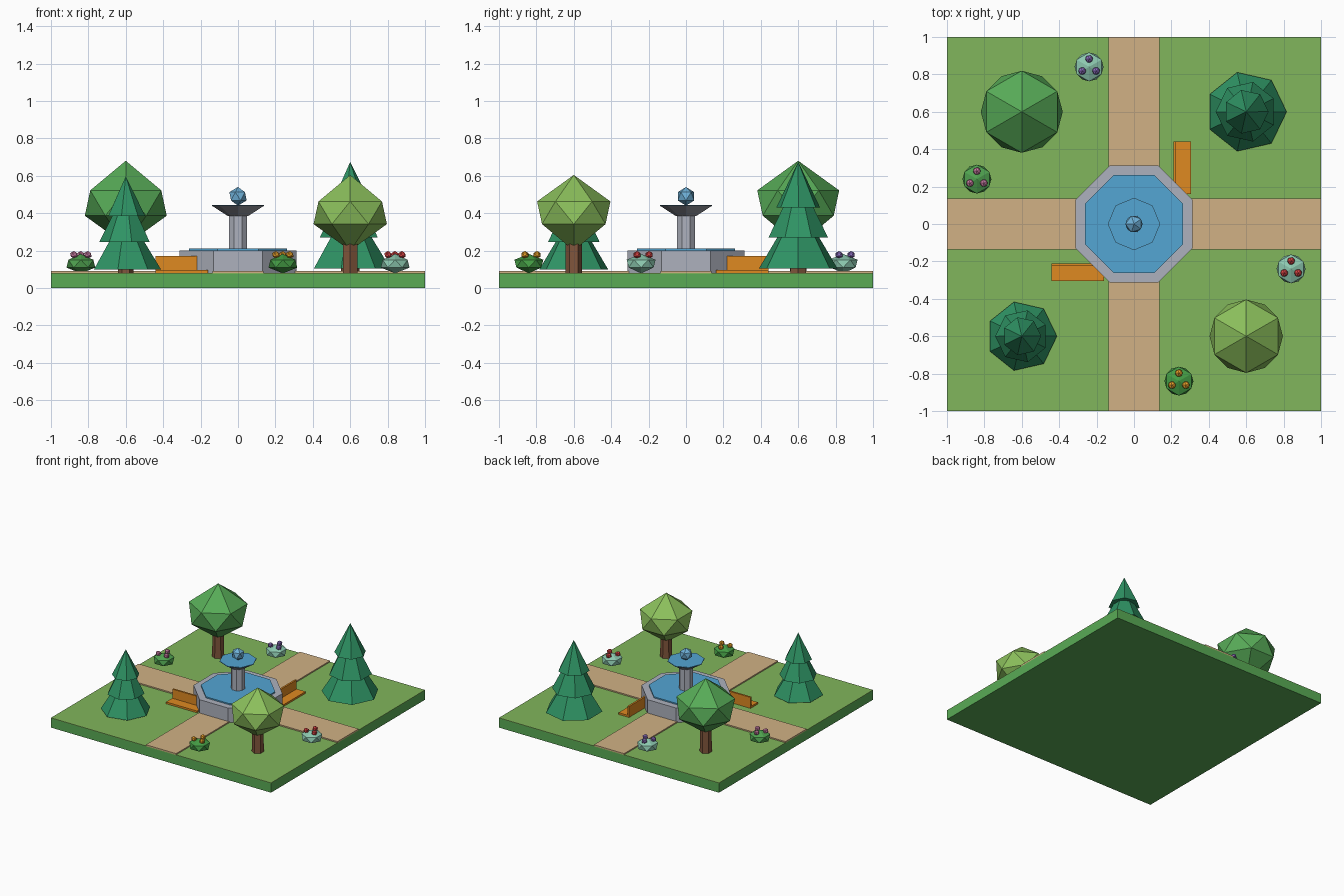
import bpy, bmesh, math

if "Cube" in bpy.data.objects:
    bpy.data.objects.remove(bpy.data.objects["Cube"])


def paint(ob, rgb):
    key = "colour_%d_%d_%d" % rgb
    mat = bpy.data.materials.get(key)
    if not mat:
        mat = bpy.data.materials.new(key)
        mat.diffuse_color = [(c / 255) ** 2.2 for c in rgb] + [1]
        mat.use_nodes = True
        mat.node_tree.nodes["Principled BSDF"].inputs["Base Color"].default_value = mat.diffuse_color
    ob.data.materials.append(mat)


def finish(name, bm, rgb):
    bmesh.ops.recalc_face_normals(bm, faces=bm.faces)
    me = bpy.data.meshes.new(name)
    bm.to_mesh(me)
    bm.free()
    ob = bpy.data.objects.new(name, me)
    bpy.context.collection.objects.link(ob)
    paint(ob, rgb)
    return ob


def box(name, x0, x1, y0, y1, z0, z1, rgb):
    bm = bmesh.new()
    bmesh.ops.create_cube(bm, size=1)
    for v in bm.verts:
        v.co = (x1 if v.co.x > 0 else x0, y1 if v.co.y > 0 else y0, z1 if v.co.z > 0 else z0)
    return finish(name, bm, rgb)


def lathe(name, profile, n, rgb, at=(0, 0, 0), rot=0.0, twist=0.0):
    """Spin (radius, height) pairs, bottom to top; radius 0 is a point."""
    bm = bmesh.new()
    rings = []
    for k, (r, z) in enumerate(profile):
        angles = [rot + twist * k + math.tau * i / n for i in range(1 if r == 0 else n)]
        rings.append([bm.verts.new((at[0] + r * math.cos(a), at[1] + r * math.sin(a), at[2] + z))
                      for a in angles])
    for a, b in zip(rings, rings[1:]):
        for i in range(n):
            j = (i + 1) % n
            if len(a) == 1:
                bm.faces.new((a[0], b[j], b[i]))
            elif len(b) == 1:
                bm.faces.new((a[i], a[j], b[0]))
            elif twist:
                bm.faces.new((a[i], a[j], b[i]))
                bm.faces.new((a[j], b[j], b[i]))
            else:
                bm.faces.new((a[i], a[j], b[j], b[i]))
    for ring in (rings[0], rings[-1]):
        if len(ring) > 1:
            bm.faces.new(ring)
    return finish(name, bm, rgb)


def blob(name, at, r, h, n, rgb, lat=0.3):
    """Faceted ball: two staggered rings between two points."""
    half = math.pi / n
    return lathe(name, [(0, -h), (r, -lat * h), (r, lat * h), (0, h)], n, rgb, at, -half, half)


GRASS, PATH, STONE = (128, 180, 92), (208, 176, 132), (172, 176, 188)
WATER, WOOD, BARK = (84, 164, 210), (222, 136, 38), (128, 86, 62)
PINE, DARK = (50, 146, 100), (60, 60, 64)

# Ground and crossing paths
box("ground_base", -1, 1, -1, 1, 0, 0.075, (90, 170, 86))
box("lawn", -1, 1, -1, 1, 0.075, 0.08, GRASS)
box("path_across", -1, 1, -0.137, 0.137, 0.08, 0.09, PATH)
box("path_front", -0.137, 0.137, -1, -0.137, 0.08, 0.09, PATH)
box("path_back", -0.137, 0.137, 0.137, 1, 0.08, 0.09, PATH)

# Fountain
T = math.pi / 8
lathe("fountain_basin", [(0.339, 0.08), (0.339, 0.2)], 8, STONE, rot=T)
lathe("basin_water", [(0.283, 0.195), (0.283, 0.21)], 8, WATER, rot=T)
lathe("fountain_column", [(0.053, 0.2), (0.053, 0.4)], 8, STONE, rot=T)
lathe("fountain_bowl", [(0.055, 0.385), (0.14, 0.44)], 8, (150, 152, 160))
lathe("bowl_water", [(0.139, 0.437), (0.139, 0.443)], 8, WATER)
blob("water_drop", (0, 0, 0.49), 0.046, 0.05, 5, (110, 175, 215), 0.447)

# Benches: the second is the first with x and y swapped across the diagonal
for side in ("left", "back"):
    parts = [("seat", -0.44, -0.16, -0.305, -0.21, 0.07, 0.095, WOOD),
             ("backrest", -0.44, -0.16, -0.225, -0.21, 0.09, 0.17, WOOD),
             ("leg_a", -0.41, -0.39, -0.29, -0.23, 0.005, 0.08, DARK),
             ("leg_b", -0.21, -0.19, -0.29, -0.23, 0.005, 0.08, DARK)]
    for part, x0, x1, y0, y1, z0, z1, rgb in parts:
        if side == "back":
            x0, x1, y0, y1 = -y1, -y0, -x1, -x0
        box(f"{side}_bench_{part}", x0, x1, y0, y1, z0, z1, rgb)

# Round trees
for label, x, y, r, h, z, rgb in (("large", -0.6, 0.6, 0.219, 0.226, 0.454, (88, 170, 88)),
                                  ("small", 0.6, -0.6, 0.196, 0.202, 0.402, (138, 190, 92))):
    lathe(f"{label}_tree_trunk", [(0.046, 0.003), (0.042, z)], 6, BARK, (x, y, 0), math.pi / 6)
    blob(f"{label}_tree_crown", (x, y, z), r, h, 6, rgb)

# Pine trees: three overlapping, turned cones
for label, x, y, s in (("small", -0.6, -0.6, 1.0), ("large", 0.6, 0.6, 1.15)):
    lathe(f"{label}_pine_trunk", [(0.042 * s, 0.003), (0.042 * s, 0.2)], 6, BARK, (x, y, 0))
    for k, (r, z0, z1) in enumerate(((0.188, 0.02, 0.33), (0.142, 0.165, 0.45), (0.104, 0.305, 0.517))):
        lathe(f"{label}_pine_tier_{k + 1}", [(r * s, z0 * s), (0, z1 * s)], 7, PINE,
              (x, y, 0.08), 0.45 * k)

# Flower bushes
for k, (x, y, leaf, petal) in enumerate((
        (-0.24, 0.84, (140, 200, 175), (140, 110, 190)),
        (-0.84, 0.24, (80, 160, 80), (205, 125, 165)),
        (0.84, -0.24, (140, 200, 175), (220, 70, 70)),
        (0.24, -0.84, (70, 155, 70), (235, 160, 45)))):
    blob(f"bush_{k + 1}", (x, y, 0.13), 0.077, 0.052, 6, leaf, 0.4)
    for i in range(3):
        a = math.pi / 2 + math.tau * i / 3
        blob(f"bush_{k + 1}_flower_{i + 1}", (x + 0.043 * math.cos(a), y + 0.043 * math.sin(a), 0.177),
             0.02, 0.021, 5, petal, 0.447)
